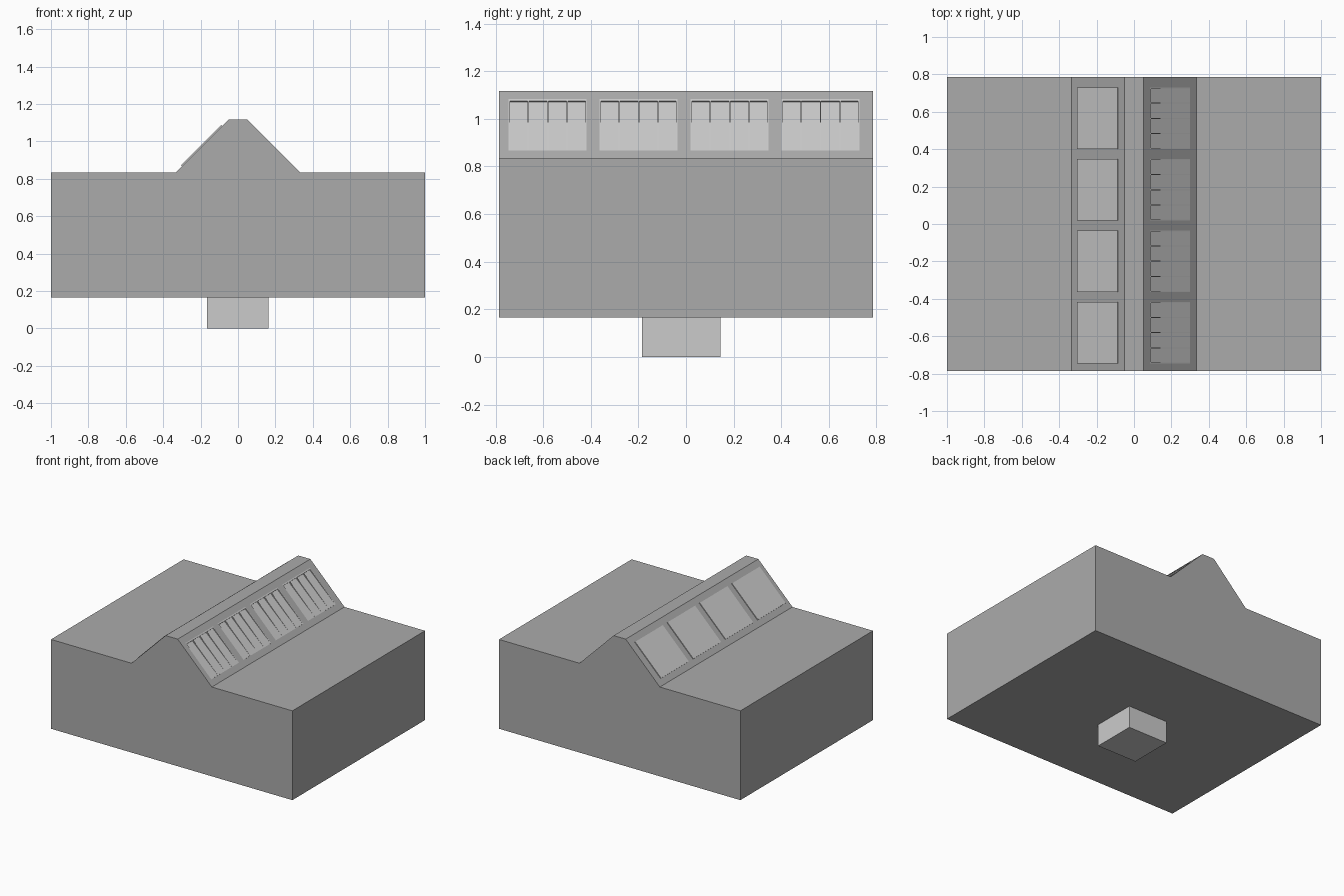
import bpy
from math import radians, sqrt

if "Cube" in bpy.data.objects:
    bpy.data.objects.remove(bpy.data.objects["Cube"])

HALF_DEPTH = 0.785
WIDTH, LENGTH = 0.328, 0.215 * sqrt(2)   # panel size across and along the slope
STRIPS = 4
PITCH = WIDTH / STRIPS
PANEL_YS = [-0.581 + k * 0.382 for k in range(4)]


def box(name, location, size, tilt=0.0):
    bpy.ops.mesh.primitive_cube_add(size=1, location=location, rotation=(0, tilt, 0))
    obj = bpy.context.object
    obj.name = name
    obj.scale = size
    bpy.ops.object.transform_apply(location=False, rotation=False, scale=True)
    return obj


def slope_box(name, side, y, along, top, size, extra=0.0):
    """Box on a 45 degree slope: along = offset downhill, top = height of its top over the slope."""
    r = sqrt(0.5)
    out = top - size[2] / 2
    return box(name, (side * (0.1925 + r * along + r * out), y, 0.9755 - r * along + r * out),
               size, side * (radians(45) + extra))


# Body: a dark slab with a flat-topped ridge, extruded front to back
half = [(1.0, 0.166), (1.0, 0.835), (0.333, 0.835), (0.05, 1.118)]
profile = half + [(-x, z) for x, z in reversed(half)]
n = len(profile)
verts = [(x, y, z) for y in (-HALF_DEPTH, HALF_DEPTH) for x, z in profile]
faces = [tuple(range(n)), tuple(reversed(range(n, 2 * n)))]
faces += [((i + 1) % n, i, i + n, (i + 1) % n + n) for i in range(n)]
mesh = bpy.data.meshes.new("body")
mesh.from_pydata(verts, [], faces)
body = bpy.data.objects.new("body", mesh)
bpy.context.collection.objects.link(body)
dark = bpy.data.materials.new("dark_grey")
dark.diffuse_color = (0.41, 0.41, 0.41, 1)
dark.use_nodes = True
dark.node_tree.nodes["Principled BSDF"].inputs["Base Color"].default_value = dark.diffuse_color
mesh.materials.append(dark)

# Light mounting block under the body
box("mounting_block", (-0.002, -0.02, 0.083), (0.33, 0.33, 0.166))

# Left panels: thin raised plates
for k, y in enumerate(PANEL_YS):
    slope_box(f"left_panel_{k + 1}", -1, y, 0, 0.006, (LENGTH, WIDTH, 0.012))

# Right panels: shallow pockets with a sunken floor, divided into four strips by ribs
for k, y in enumerate(PANEL_YS):
    name = f"right_panel_{k + 1}"
    cutter = slope_box(name + "_pocket", 1, y, 0, 0.03, (LENGTH, WIDTH, 0.05))
    cutter.hide_render = True
    mod = body.modifiers.new(name, "BOOLEAN")
    mod.object = cutter
    mod.solver = 'EXACT'
    bpy.context.view_layer.objects.active = body
    bpy.ops.object.modifier_apply(modifier=mod.name)
    bpy.data.objects.remove(cutter)
    slope_box(name + "_floor", 1, y, 0, -0.004, (LENGTH, WIDTH, 0.012), -0.025)
    slope_box(name + "_lip", 1, y, -LENGTH / 2 + 0.005, 0.0, (0.01, WIDTH, 0.02))
    for s in range(STRIPS + 1):
        inset = 0.003 * ((s == 0) - (s == STRIPS))
        slope_box(f"{name}_rib_{s + 1}", 1, y - WIDTH / 2 + s * PITCH + inset, 0, 0.0,
                  (LENGTH, 0.006, 0.02))
